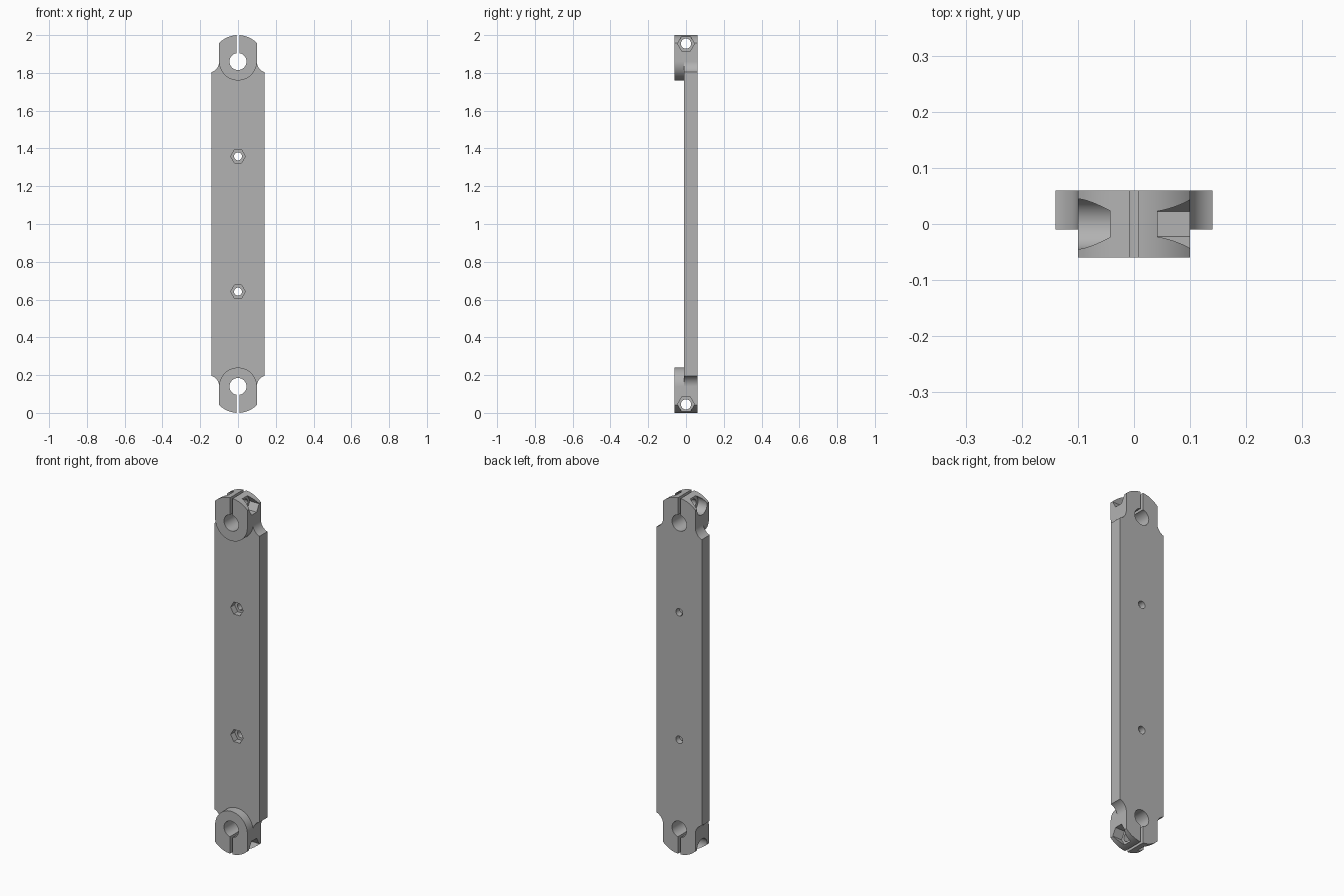
import bpy, bmesh
from math import cos, sin, pi, acos, asin

if "Cube" in bpy.data.objects:
    bpy.data.objects.remove(bpy.data.objects["Cube"])

grey = bpy.data.materials.new("plain grey")
grey.use_nodes = True
colour = (0.45, 0.45, 0.45, 1)
grey.diffuse_color = colour
grey.node_tree.nodes["Principled BSDF"].inputs["Base Color"].default_value = colour


def arc(u, z, r, start, end, n=24):
    return [(u + r * cos(start + (end - start) * i / n),
             z + r * sin(start + (end - start) * i / n)) for i in range(n + 1)]


def circle(u, z, r, n=48):
    return arc(u, z, r, 0, 2 * pi, n)[:-1]


def rect(u0, u1, z0, z1):
    return [(u0, z0), (u1, z0), (u1, z1), (u0, z1)]


def prism(name, profile, lo, hi, axis="y"):
    """Extrude a (sideways, height) profile along the y or x axis."""
    bm = bmesh.new()
    place = (lambda u, z, w: (u, w, z)) if axis == "y" else (lambda u, z, w: (w, u, z))
    near = [bm.verts.new(place(u, z, lo)) for u, z in profile]
    far = [bm.verts.new(place(u, z, hi)) for u, z in profile]
    bm.faces.new(near)
    bm.faces.new(far[::-1])
    for i in range(len(near)):
        j = (i + 1) % len(near)
        bm.faces.new((near[i], far[i], far[j], near[j]))
    bmesh.ops.recalc_face_normals(bm, faces=bm.faces)
    mesh = bpy.data.meshes.new(name)
    bm.to_mesh(mesh)
    bm.free()
    mesh.materials.append(grey)
    obj = bpy.data.objects.new(name, mesh)
    bpy.context.collection.objects.link(obj)
    return obj


def combine(target, tool, operation):
    """Apply a boolean and discard the helper object."""
    mod = target.modifiers.new("cut", "BOOLEAN")
    mod.operation, mod.solver, mod.object = operation, "EXACT", tool
    bpy.context.view_layer.objects.active = target
    bpy.ops.object.modifier_apply(modifier=mod.name)
    bpy.data.objects.remove(tool)


FRONT, BACK, STEP = -0.06, 0.06, -0.01
HALF, NECK, TIP, EYE = 0.14, 0.1, 0.14, 0.86    # widths, end radius, eye offset
FILLET, BOLT = 0.06, 0.955

# Flat bar with a concave fillet at each corner
bend = acos((NECK + FILLET - HALF) / FILLET)
corner = arc(NECK + FILLET, EYE, FILLET, pi + bend, pi, 12)
corner = [(HALF, corner[0][1])] + corner[1:]
outline = ([(u, 1 + z) for u, z in corner] + [(-u, 1 + z) for u, z in corner[::-1]]
           + [(-u, 1 - z) for u, z in corner] + [(u, 1 - z) for u, z in corner[::-1]])
link = prism("link_bar", outline, STEP, BACK)

# Clamp ends: round inner boss, straight cheeks, wide rounded tip
side = acos(NECK / TIP)
clamp = arc(0, EYE, TIP, side, pi - side) + arc(0, EYE, NECK, pi, 2 * pi, 40)
for s in (1, -1):
    combine(link, prism("clamp", [(u, 1 + s * z) for u, z in clamp], FRONT, BACK), "UNION")

for s in (1, -1):
    eye, bolt = 1 + s * EYE, 1 + s * BOLT
    low, high = sorted((eye, eye + s * 0.2))
    cutters = [
        prism("eye_bore", circle(0, eye, 0.045), -0.1, 0.1),
        prism("clamp_slot", rect(-0.008, 0.008, low, high), -0.1, 0.1),
        prism("bolt_bore", circle(0, bolt, 0.027), -0.2, 0.2, "x"),
        prism("nut_pocket", circle(0, bolt, 0.045, 6), 0.042, 0.2, "x"),
        prism("bolt_head_pocket", circle(0, bolt, 0.045), -0.2, -0.043, "x"),
        # Mounting holes in the bar
        prism("mount_bore", circle(0, 1 + s * 0.358, 0.021, 32), -0.1, 0.1),
        prism("mount_pocket", circle(0, 1 + s * 0.358, 0.039, 6), -0.1, 0.025),
    ]
    for cutter in cutters:
        combine(link, cutter, "DIFFERENCE")

# Smooth curved walls, keep sharp edges
bpy.ops.object.select_all(action="DESELECT")
link.select_set(True)
bpy.context.view_layer.objects.active = link
bpy.ops.object.shade_smooth_by_angle(angle=pi / 6)
